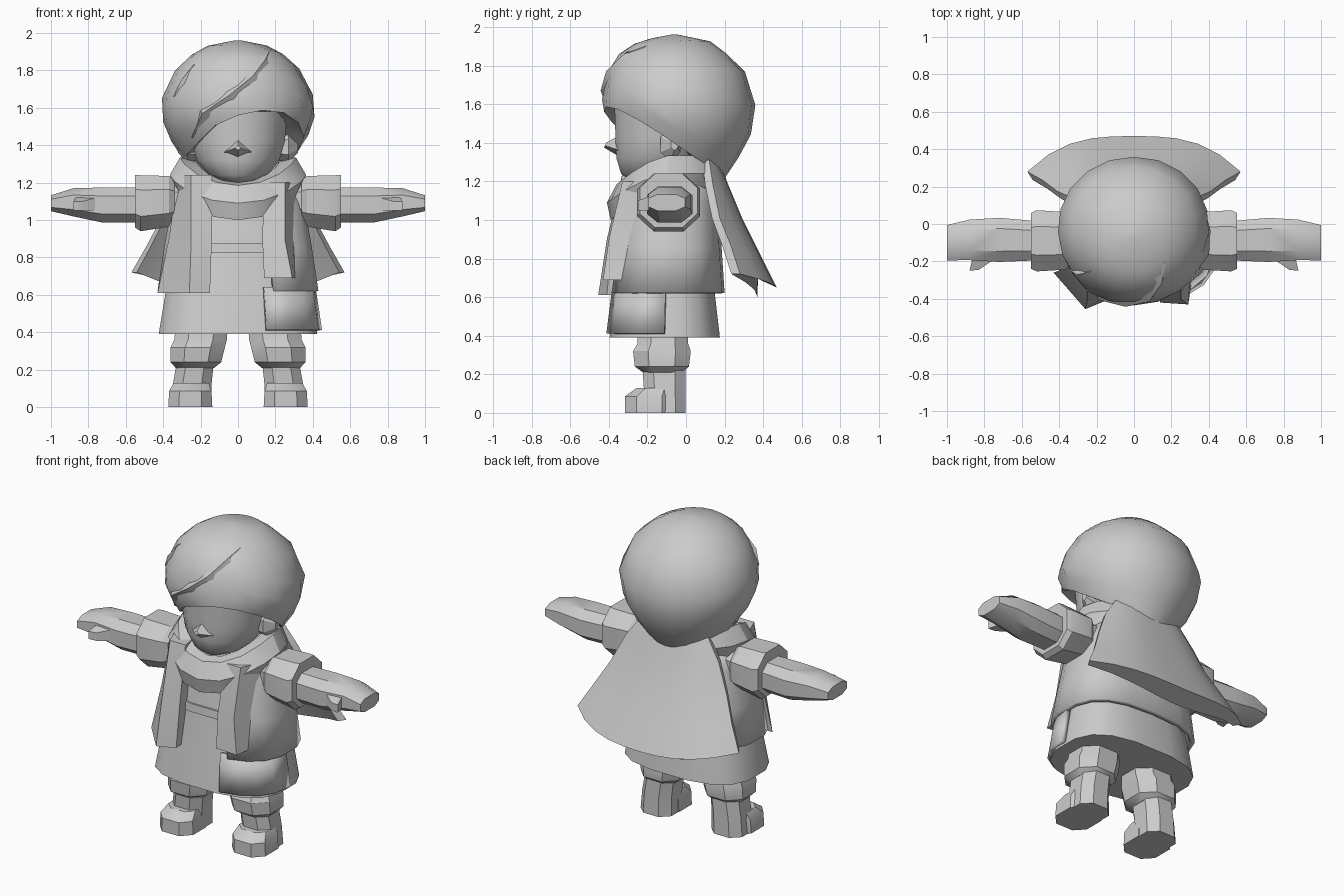
import bpy, bmesh, math
from mathutils import Vector

if "Cube" in bpy.data.objects:
    bpy.data.objects.remove(bpy.data.objects["Cube"])

grey = bpy.data.materials.new("plain_grey")
grey.diffuse_color = (0.6, 0.6, 0.6, 1)
grey.use_nodes = True
grey.node_tree.nodes["Principled BSDF"].inputs["Base Color"].default_value = grey.diffuse_color


def skin(name, rings, closed=True, caps=True, angle=35, wrap=False):
    """Join a list of point rings into a surface."""
    bm = bmesh.new()
    vs = [[bm.verts.new(p) for p in r] for r in rings]
    n = len(rings[0])
    pairs = list(zip(vs, vs[1:])) + ([(vs[-1], vs[0])] if wrap else [])
    for a, b in pairs:
        for i in range(n if closed else n - 1):
            j = (i + 1) % n
            bm.faces.new((a[i], a[j], b[j], b[i]))
    if caps and closed and not wrap:
        bm.faces.new(vs[0])
        bm.faces.new(vs[-1])
    bmesh.ops.recalc_face_normals(bm, faces=bm.faces)
    me = bpy.data.meshes.new(name)
    bm.to_mesh(me)
    bm.free()
    ob = bpy.data.objects.new(name, me)
    bpy.context.collection.objects.link(ob)
    me.materials.append(grey)
    bpy.ops.object.select_all(action='DESELECT')
    ob.select_set(True)
    bpy.context.view_layer.objects.active = ob
    bpy.ops.object.shade_smooth_by_angle(angle=math.radians(angle))
    return ob


def oval(a, b, ra, rb, n, p=1.0, turn=0.5):
    pts = []
    for i in range(n):
        t = 2 * math.pi * (i + turn) / n
        c, s = math.cos(t), math.sin(t)
        pts.append((a + ra * math.copysign(abs(c) ** p, c),
                    b + rb * math.copysign(abs(s) ** p, s)))
    return pts


def loft_z(name, rows, n, p=1.0, turn=0.5, angle=35):
    return skin(name, [[(x, y, z) for x, y in oval(cx, cy, rx, ry, n, p, turn)]
                       for z, cx, cy, rx, ry in rows], angle=angle)


def loft_x(name, rows, n, side, p=1.0, angle=30):
    return skin(name, [[(side * x, y, z) for y, z in oval(cy, cz, ry, rz, n, p)]
                       for x, cy, cz, ry, rz in rows], angle=angle)


def lerp_table(table, k):
    for a, b in zip(table, table[1:]):
        if min(a[0], b[0]) <= k <= max(a[0], b[0]):
            f = (k - a[0]) / (b[0] - a[0])
            return [u + (v - u) * f for u, v in zip(a, b)][1:]
    return (table[0] if abs(k - table[0][0]) < abs(k - table[-1][0]) else table[-1])[1:]


# Hair: dome whose lower edge rises over the face
PROFILE = [(1.96, -.06, .02, .02), (1.93, -.06, .17, .18), (1.87, -.07, .27, .27),
           (1.77, -.05, .365, .355), (1.6, -.04, .425, .40), (1.45, -.02, .375, .36),
           (1.32, .0, .29, .27), (1.2, .03, .16, .16)]
EDGE = [(-180, 1.2), (-130, 1.23), (-90, 1.32), (-60, 1.35), (-40, 1.40), (-20, 1.5),
        (0, 1.56), (20, 1.59), (40, 1.57), (60, 1.5), (90, 1.36), (130, 1.23), (180, 1.2)]


def hair_point(deg, z, grow=1.0):
    cy, rx, ry = lerp_table(PROFILE, z)
    t = math.radians(deg)
    return (rx * grow * math.sin(t), cy - ry * grow * math.cos(t), z)


rows = []
N = 20
for k in (0, .045, .12, .25, .48, .68, .84, 1):
    rows.append([hair_point(d, 1.96 + (lerp_table(EDGE, d)[0] - 1.96) * k)
                 for d in [-180 + 360 * i / N for i in range(N)]])
# under-rim tucked in towards the head
rows.append([(x * .72, -.04 + (y + .04) * .72, z + .02) for x, y, z in rows[-1]])
skin("hair", rows, angle=50)


def lock(name, path, width):
    """Raised parting ridge that follows the hair surface."""
    rings = []
    for i, (d, z) in enumerate(path):
        w = width if 0 < i < len(path) - 1 else .1
        rings.append([hair_point(d - 6 * w, z + .03 * w, .97),
                      hair_point(d - 2 * w, z + .01 * w, 1 + .05 * w),
                      hair_point(d + 3 * w, z - .02 * w, .97)])
    skin(name, rings, angle=30)


lock("parting_ridge", [(-42, 1.44), (-24, 1.56), (-4, 1.66), (14, 1.76), (32, 1.85), (50, 1.9)], 1)
lock("side_ridge", [(-58, 1.66), (-52, 1.74), (-50, 1.83)], .5)

# Head and ears
loft_z("head", [(1.2, 0, -.17, .07, .12), (1.24, 0, -.16, .16, .18), (1.32, 0, -.14, .225, .225),
                (1.42, 0, -.12, .255, .25), (1.58, 0, -.12, .27, .255)], 16, angle=60)
for s in (-1, 1):
    loft_x("ear", [(.2, -.08, 1.39, .05, .07), (.27, -.08, 1.39, .06, .08),
                   (.32, -.06, 1.39, .02, .03)], 6, s)
# Muzzle: pointed wedge on the face
skin("nose", [[(-.085, -.34, 1.36), (0, -.34, 1.325), (.085, -.34, 1.36), (0, -.34, 1.44)],
              [(-.015, -.42, 1.385), (0, -.425, 1.375), (.015, -.42, 1.385), (0, -.415, 1.40)]],
     angle=15)

# Tunic beneath the jacket, with belt
loft_z("tunic", [(.39, 0, -.11, .43, .29), (.6, 0, -.105, .395, .26), (.83, 0, -.1, .33, .225),
                 (1.0, 0, -.1, .31, .2), (1.22, 0, -.08, .24, .17)], 16, .72, 0.5)
loft_z("belt", [(.825, 0, -.1, .345, .235), (.875, 0, -.1, .335, .23)], 16, .72)

# Open shells: jacket and the overlapping skirt panel


def shell(name, rows, start, stop, cols, p, thick):
    rings = []
    for z, cy, rx, ry in rows:
        r = []
        for i in range(cols + 1):
            t = math.radians(start + (stop - start) * i / cols)
            c, s = math.sin(t), -math.cos(t)
            r.append((rx * math.copysign(abs(c) ** p, c), cy + ry * math.copysign(abs(s) ** p, s), z))
        rings.append(r)
    ob = skin(name, rings, closed=False, angle=35)
    m = ob.modifiers.new("thickness", 'SOLIDIFY')
    m.thickness, m.offset = thick, 0
    return ob


shell("jacket", [(.62, -.1, .42, .285), (.85, -.09, .385, .26), (1.08, -.08, .345, .235),
                 (1.23, -.07, .28, .19)], 20, 340, 16, .75, .03)
shell("skirt_panel", [(.41, -.11, .435, .295), (.64, -.105, .40, .27)], 14, 90, 4, .75, .03)

# Scarf: collar that dips at the front
rings = []
for i in range(16):
    t = 2 * math.pi * i / 16
    c, s = -math.cos(t), math.sin(t)
    dip = max(0, -c) ** 1.5
    rings.append([(.22 * s, -.09 + .21 * c, 1.31 - .11 * dip),
                  (.31 * s, -.09 + .27 * c, 1.335 - .15 * dip),
                  (.365 * s, -.1 + .31 * c, 1.24 - .15 * dip),
                  (.33 * s, -.1 + .29 * c, 1.15 - .15 * dip),
                  (.22 * s, -.09 + .2 * c, 1.15 - .1 * dip)])
skin("scarf", rings, wrap=True, angle=28)

# Scarf tails hanging over the jacket front


def tail(name, low_z, low, mid_z, mid, top_z, top):
    skin(name, [[(x, y, z) for x, y in r] for z, r in ((low_z, low), (mid_z, mid), (top_z, top))])


tail("left_tail", .61, [(-.43, -.26), (-.26, -.455), (-.15, -.41), (-.16, -.27)],
     .9, [(-.37, -.24), (-.25, -.41), (-.14, -.385), (-.15, -.25)],
     1.24, [(-.32, -.16), (-.25, -.33), (-.14, -.33), (-.16, -.16)])
tail("right_tail", .69, [(.14, -.42), (.29, -.43), (.31, -.30), (.15, -.28)],
     .9, [(.13, -.39), (.25, -.40), (.3, -.28), (.15, -.26)],
     1.2, [(.14, -.33), (.25, -.33), (.31, -.2), (.15, -.18)])

# Cape flaring out behind
rings = []
for z, w, y, th, drop, bow in ((1.31, .24, .17, .08, 0, .05), (1.18, .33, .22, .09, 0, .08),
                               (1.0, .41, .295, .09, .01, .12), (.82, .49, .385, .10, .04, .15),
                               (.65, .57, .47, .10, .07, .19)):
    us = [i / 5 for i in range(-5, 6)]
    out = [(w * u, y - bow * abs(u) ** 3, z + drop * u * u) for u in us]
    inn = [(w * u * .95, y - bow * abs(u) ** 3 - th * (1 - .55 * u * u),
            z + drop * u * u - (.05 * (1 - u * u) if z < .7 else 0)) for u in reversed(us)]
    rings.append(out + inn)
skin("cape", rings, angle=45)

for s in (-1, 1):
    # Sleeve and wide cuff
    loft_x("sleeve", [(.2, -.09, 1.12, .13, .12), (.38, -.09, 1.1, .14, .115)], 8, s)
    loft_x("cuff", [(.34, -.09, 1.1, .14, .125), (.37, -.09, 1.1, .165, .145),
                    (.52, -.09, 1.09, .175, .16), (.55, -.09, 1.1, .16, .15)], 8, s, .85)
    # Forearm tapering into a flat mitten hand
    loft_x("hand", [(.5, -.09, 1.08, .11, .1), (.72, -.085, 1.08, .125, .1),
                    (.88, -.085, 1.095, .115, .08), (1.0, -.10, 1.09, .10, .045)], 8, s, .75)
    skin("thumb", [[(s * x, y, z) for x, y, z in r] for r in (
        [(.72, -.17, 1.05), (.86, -.17, 1.05), (.86, -.17, 1.13), (.72, -.17, 1.13)],
        [(.83, -.245, 1.05), (.88, -.25, 1.05), (.88, -.25, 1.10), (.83, -.245, 1.10)])])
    # Trousers bunching above the boots
    loft_z("trouser", [(.21, s * .23, -.12, .11, .11), (.24, s * .225, -.125, .145, .15),
                       (.32, s * .215, -.125, .155, .16), (.36, s * .2, -.12, .15, .14),
                       (.48, s * .19, -.12, .15, .14)], 8, .85)
    # Boot: shaft and toe
    loft_z("boot_shaft", [(0, s * .25, -.105, .115, .11), (.12, s * .245, -.11, .11, .115),
                          (.26, s * .225, -.115, .105, .12)], 8, .8)
    loft_z("boot_toe", [(0, s * .255, -.19, .125, .135), (.085, s * .255, -.19, .12, .135),
                        (.13, s * .25, -.16, .10, .10)], 8, .75)
